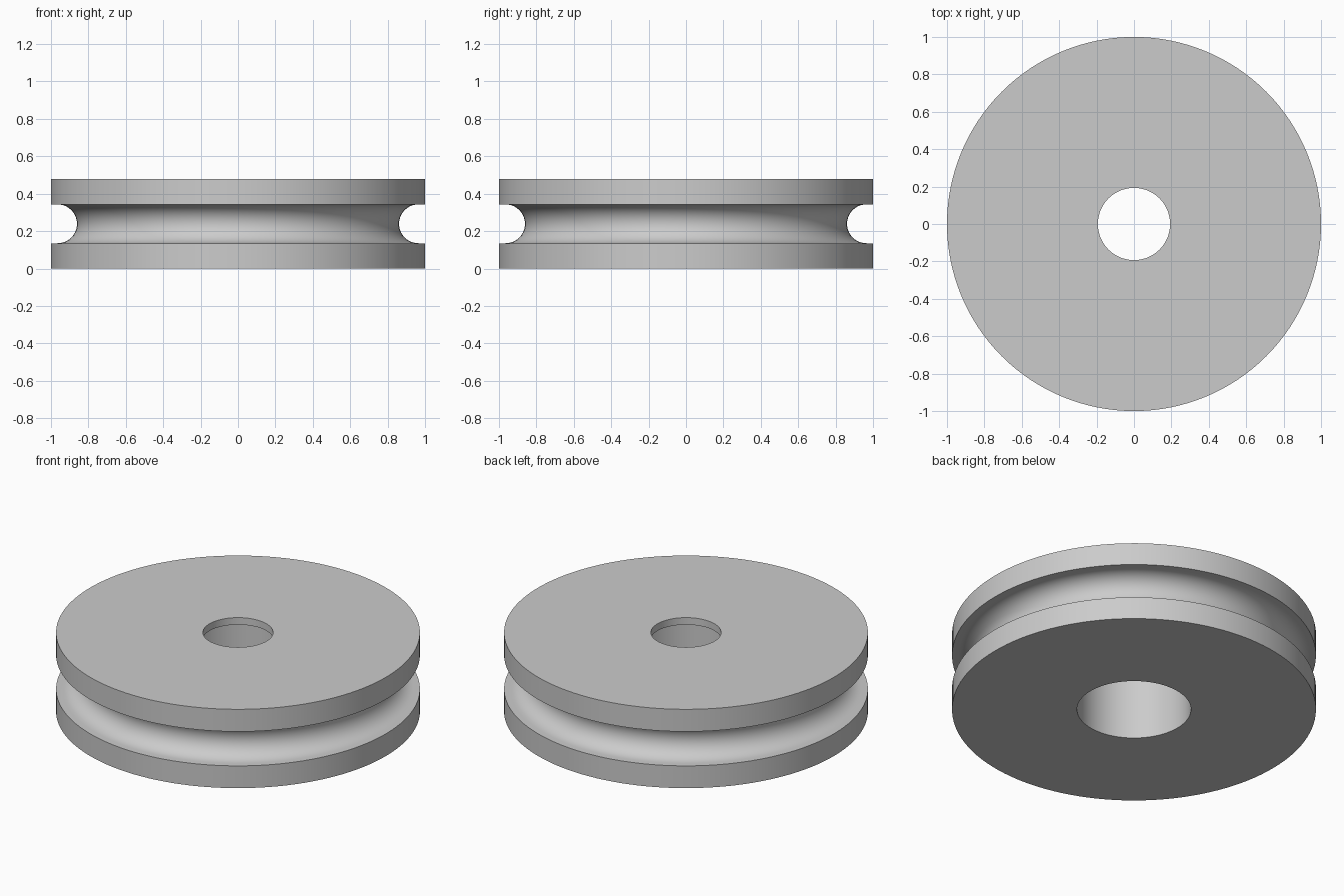
import bpy
import bmesh
from math import sin, cos, pi, radians

cube = bpy.data.objects.get("Cube")
if cube:
    bpy.data.objects.remove(cube, do_unlink=True)

SEGMENTS = 128
HEIGHT, RADIUS = 0.478, 1.0
HOLE, BORE, LIP = 0.193, 0.313, 0.043      # top hole, wider bore below, lip thickness
GROOVE, GROOVE_CENTRE = 0.104, 0.965       # rope groove radius and its centre
MID = HEIGHT / 2

# Single flat colour
grey = bpy.data.materials.new("light grey")
grey.use_nodes = True
colour = (0.6, 0.6, 0.6, 1)
grey.diffuse_color = colour
grey.node_tree.nodes["Principled BSDF"].inputs["Base Color"].default_value = colour

# Closed cross-section (radius, height): rim with a round groove, then stepped bore
steps = 20
arc = [(GROOVE_CENTRE - GROOVE * sin(pi * i / steps),
        MID - GROOVE * cos(pi * i / steps)) for i in range(steps + 1)]
profile = [(BORE, 0), (RADIUS, 0), (RADIUS, MID - GROOVE)] + arc + [
    (RADIUS, MID + GROOVE), (RADIUS, HEIGHT), (HOLE, HEIGHT),
    (HOLE, HEIGHT - LIP), (BORE, HEIGHT - LIP)]

# Turn the cross-section about the axle
bm = bmesh.new()
verts = [bm.verts.new((r, 0, z)) for r, z in profile]
edges = [bm.edges.new((a, b)) for a, b in zip(verts, verts[1:] + verts[:1])]
bmesh.ops.spin(bm, geom=verts + edges, cent=(0, 0, 0), axis=(0, 0, 1),
               angle=2 * pi, steps=SEGMENTS, use_merge=False)
bmesh.ops.remove_doubles(bm, verts=bm.verts, dist=0.0001)
bmesh.ops.recalc_face_normals(bm, faces=bm.faces)

mesh = bpy.data.meshes.new("pulley_wheel")
bm.to_mesh(mesh)
bm.free()
mesh.materials.append(grey)
wheel = bpy.data.objects.new("pulley_wheel", mesh)
bpy.context.collection.objects.link(wheel)

# Smooth round surfaces, sharp rims
bpy.ops.object.select_all(action='DESELECT')
wheel.select_set(True)
bpy.context.view_layer.objects.active = wheel
bpy.ops.object.shade_smooth_by_angle(angle=radians(30))
